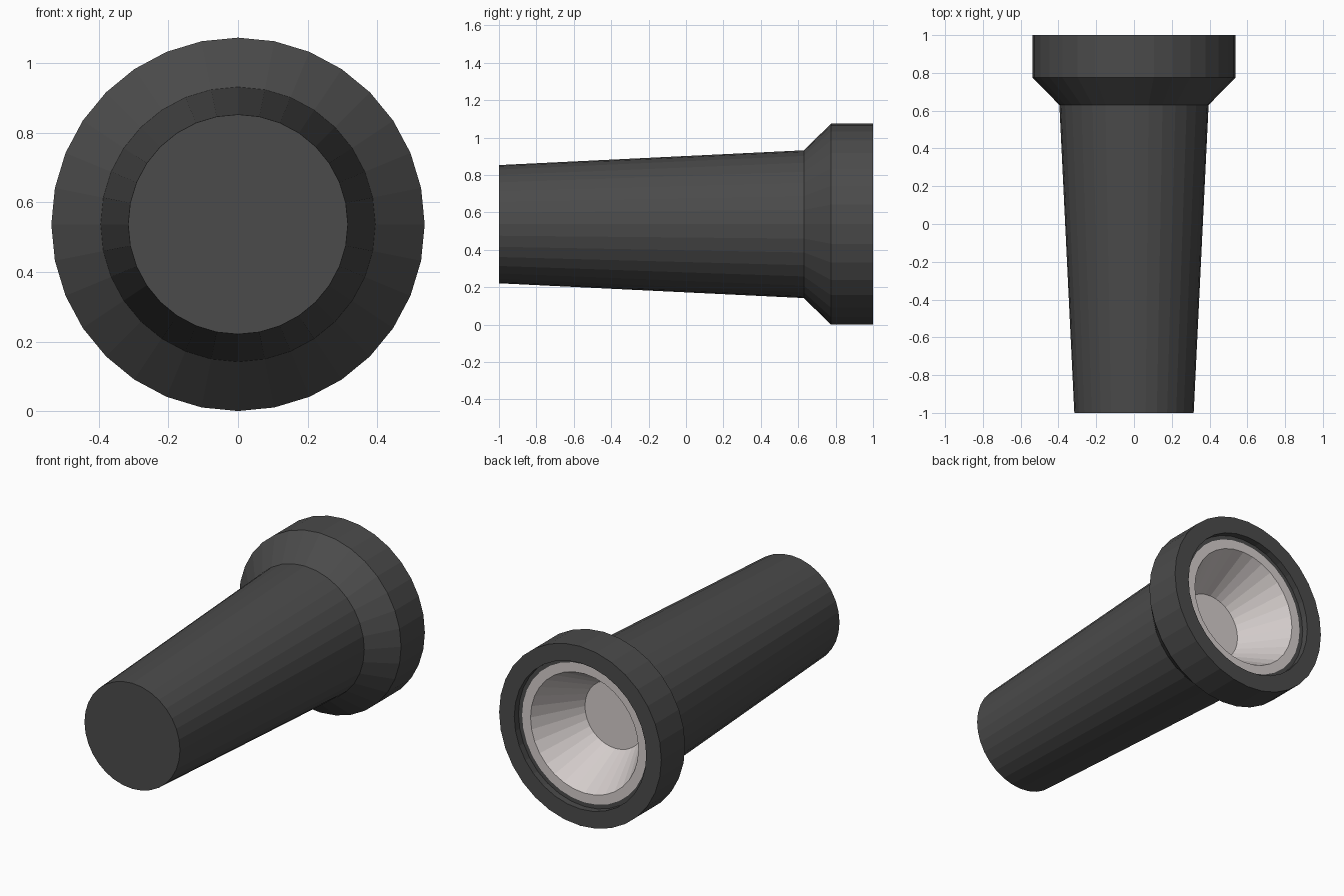
import bpy, bmesh, math

if "Cube" in bpy.data.objects:
    bpy.data.objects.remove(bpy.data.objects["Cube"])

SIDES = 32
R = 0.537          # head radius, also the height of the axis


def material(name, rgb):
    m = bpy.data.materials.new(name)
    m.diffuse_color = (*rgb, 1)
    m.use_nodes = True
    m.node_tree.nodes["Principled BSDF"].inputs["Base Color"].default_value = m.diffuse_color
    return m


black = material("black_plastic", (0.07, 0.07, 0.07))
silver = material("silver_reflector", (0.66, 0.61, 0.60))


def lathe(name, profile, mat, cap_first=False, cap_last=False):
    """Revolve (radius, y) points round the long axis, outward side on the left of travel."""
    bm = bmesh.new()
    rings = []
    for r, y in profile:
        ring = []
        for i in range(SIDES):
            a = 2 * math.pi * i / SIDES
            ring.append(bm.verts.new((r * math.sin(a), y, R + r * math.cos(a))))
        rings.append(ring)
    for a, b in zip(rings, rings[1:]):
        for i in range(SIDES):
            j = (i + 1) % SIDES
            bm.faces.new((a[i], b[i], b[j], a[j]))
    if cap_first:
        bm.faces.new(rings[0])
    if cap_last:
        bm.faces.new(list(reversed(rings[-1])))
    me = bpy.data.meshes.new(name)
    bm.to_mesh(me)
    bm.free()
    me.materials.append(mat)
    ob = bpy.data.objects.new(name, me)
    bpy.context.collection.objects.link(ob)
    return ob


# Tapered handle, closed at the front end
lathe("handle", [(0.316, -1), (0.395, 0.63)], black, cap_first=True)

# Flared head with rim and shallow recess
lathe("head", [(0.395, 0.63), (R, 0.775), (R, 1.0), (0.437, 1.0),
               (0.437, 0.96), (0.413, 0.96)], black)

# Reflector: flat lip, cone and flat bottom
lathe("reflector", [(0.413, 0.96), (0.357, 0.96), (0.20, 0.67)], silver, cap_last=True)
